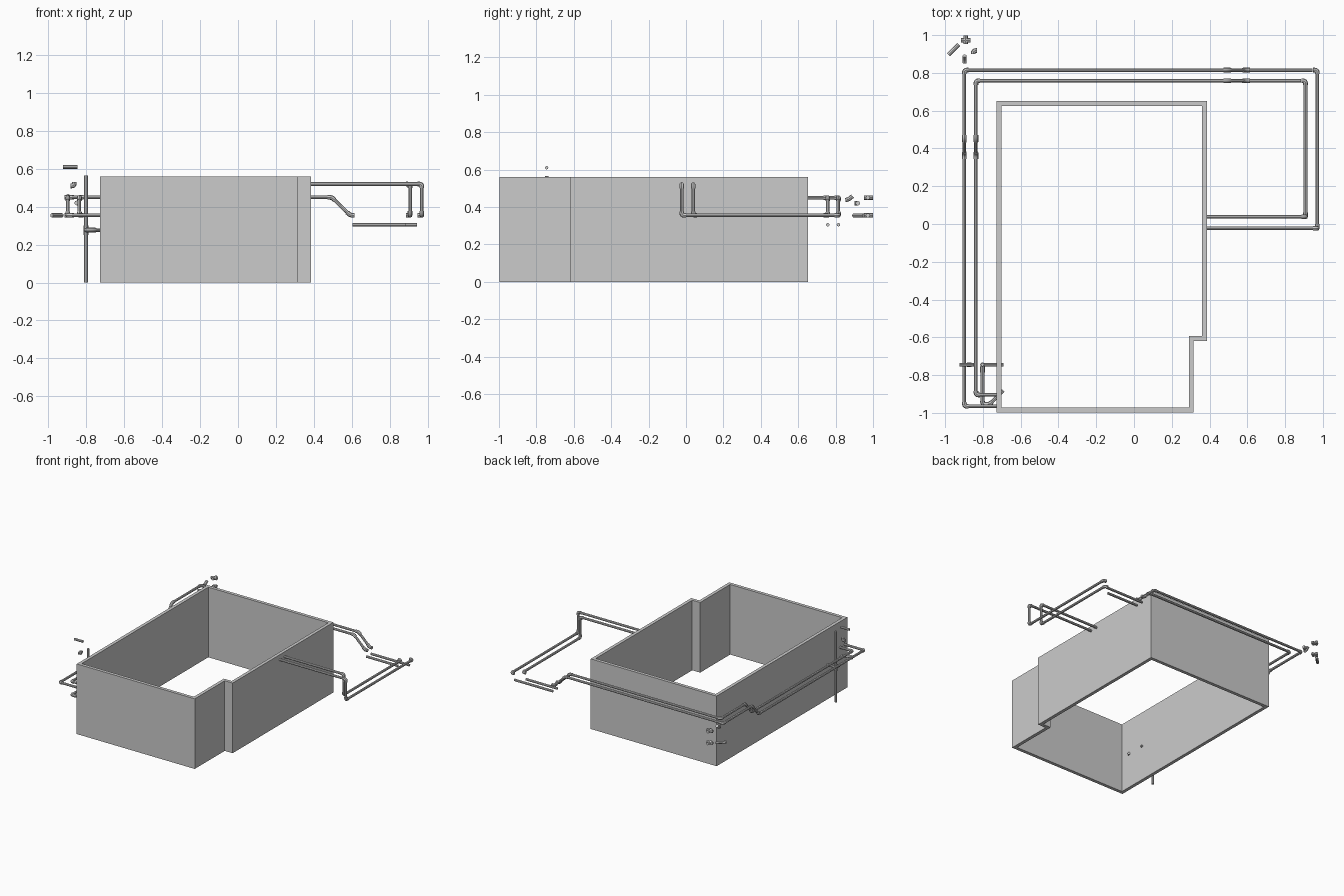
import bpy, bmesh, math
from mathutils import Vector

if "Cube" in bpy.data.objects:
    bpy.data.objects.remove(bpy.data.objects["Cube"])

R = 0.0095      # pipe radius
RF = 0.0125     # fitting radius


def rounded(path, bend):
    """Replace each inner corner of a path with a short arc."""
    pts = [Vector(p) for p in path]
    out = [pts[0]]
    for a, b, c in zip(pts, pts[1:], pts[2:]):
        p, q = b + (a - b).normalized() * bend, b + (c - b).normalized() * bend
        for i in range(5):
            t = i / 4
            out.append(p * (1 - t) ** 2 + b * 2 * t * (1 - t) + q * t * t)
    return out + [pts[-1]]


def tube(name, path, radius=R, bend=0.014):
    cu = bpy.data.curves.new(name, 'CURVE')
    cu.dimensions = '3D'
    cu.bevel_depth = radius
    cu.bevel_resolution = 2
    cu.use_fill_caps = True
    pts = rounded(path, bend)
    sp = cu.splines.new('POLY')
    sp.points.add(len(pts) - 1)
    for s, p in zip(sp.points, pts):
        s.co = (*p, 1)
    ob = bpy.data.objects.new(name, cu)
    bpy.context.collection.objects.link(ob)
    bpy.ops.object.select_all(action='DESELECT')
    ob.select_set(True)
    bpy.context.view_layer.objects.active = ob
    bpy.ops.object.convert(target='MESH')
    bpy.ops.object.shade_smooth_by_angle()
    return bpy.context.object


def pipe_run(name, path, reach=0.022):
    """A pipe with a thicker elbow fitting on every corner."""
    tube(name, path)
    pts = [Vector(p) for p in path]
    for a, b, c in zip(pts, pts[1:], pts[2:]):
        ends = [b + (a - b).normalized() * reach, b, b + (c - b).normalized() * reach]
        tube(name + "_elbow", ends, RF)


# Building walls: inner and outer outline, open at top and bottom
H, T = 0.56, 0.026
x0, x1, x2, y0, y1, y2 = -0.727, 0.316, 0.386, -0.997, -0.619, 0.652
outer = [(x0, y0), (x1, y0), (x1, y1), (x2, y1), (x2, y2), (x0, y2)]
inner = [(x0 + T, y0 + T), (x1 - T, y0 + T), (x1 - T, y1 + T),
         (x2 - T, y1 + T), (x2 - T, y2 - T), (x0 + T, y2 - T)]
bm = bmesh.new()
rings = [[bm.verts.new((x, y, z)) for x, y in loop]
         for loop, z in ((outer, 0), (outer, H), (inner, H), (inner, 0))]
for k in range(4):
    a, b = rings[k], rings[(k + 1) % 4]
    for i in range(6):
        j = (i + 1) % 6
        bm.faces.new((a[i], a[j], b[j], b[i]))
bmesh.ops.recalc_face_normals(bm, faces=bm.faces)
me = bpy.data.meshes.new("walls")
bm.to_mesh(me)
bm.free()
bpy.context.collection.objects.link(bpy.data.objects.new("walls", me))

# Two parallel pipe loops: right branch, dropped section, back and left run
HI, MID, LOW, DROP = 0.52, 0.45, 0.355, 0.305
for name, ys, xr, yb, xl, yf in (("outer_pipe", -0.023, 0.97, 0.815, -0.898, -0.965),
                                 ("inner_pipe", 0.038, 0.908, 0.758, -0.837, -0.905)):
    pipe_run(name + "_right", [(x2 - 0.02, ys, HI), (xr, ys, HI), (xr, ys, LOW),
                               (xr, yb, LOW), (xr - 0.022, yb, LOW)])
    tube(name + "_dropped", [(0.605, yb, DROP), (xr - 0.025, yb, DROP)])
    pipe_run(name + "_back", [(0.605, yb, LOW), (0.592, yb, LOW), (0.495, yb, MID),
                              (xl, yb, MID), (xl, 0.45, MID), (xl, 0.365, LOW),
                              (xl, yf, LOW), (x0 + 0.01, yf, LOW)])

# Standpipe beside the left wall with its branches through the wall
tube("standpipe", [(-0.802, -0.745, 0), (-0.802, -0.745, 0.565)])
tube("standpipe_tee", [(-0.802, -0.745, 0.25), (-0.802, -0.745, 0.30)], RF)
tube("wall_branch", [(-0.802, -0.745, 0.277), (-0.69, -0.745, 0.277)])
pipe_run("side_branch", [(-0.802, -0.745, 0.277), (-0.802, -0.955, 0.277),
                         (-0.765, -0.955, 0.277), (-0.692, -0.882, 0.277)], 0.018)
tube("side_branch_collar", [(-0.802, -0.755, 0.277), (-0.802, -0.785, 0.277)], RF)

# Loose pipe lengths and fittings
tube("loose_pipe_front", [(-0.923, -0.745, 0.61), (-0.847, -0.745, 0.61)])
tube("loose_elbow_front", [(-0.884, -0.745, 0.51), (-0.864, -0.745, 0.51),
                           (-0.864, -0.745, 0.53)], RF)
tube("loose_pipe_back", [(-0.983, 0.896, LOW), (-0.928, 0.951, LOW)], 0.011)
tube("loose_bend_back", [(-0.897, 0.852, 0.437), (-0.897, 0.868, 0.44),
                         (-0.897, 0.89, 0.458)], 0.0115, 0.01)
tube("loose_elbow_back", [(-0.851, 0.9, 0.42), (-0.851, 0.918, 0.42),
                          (-0.83, 0.918, 0.42)], RF)
for z in (LOW, MID):
    tube("loose_tee_bar", [(-0.916, 0.972, z), (-0.866, 0.972, z)], 0.0115)
    tube("loose_tee_stem", [(-0.891, 0.952, z), (-0.891, 0.999, z)], 0.0115)
